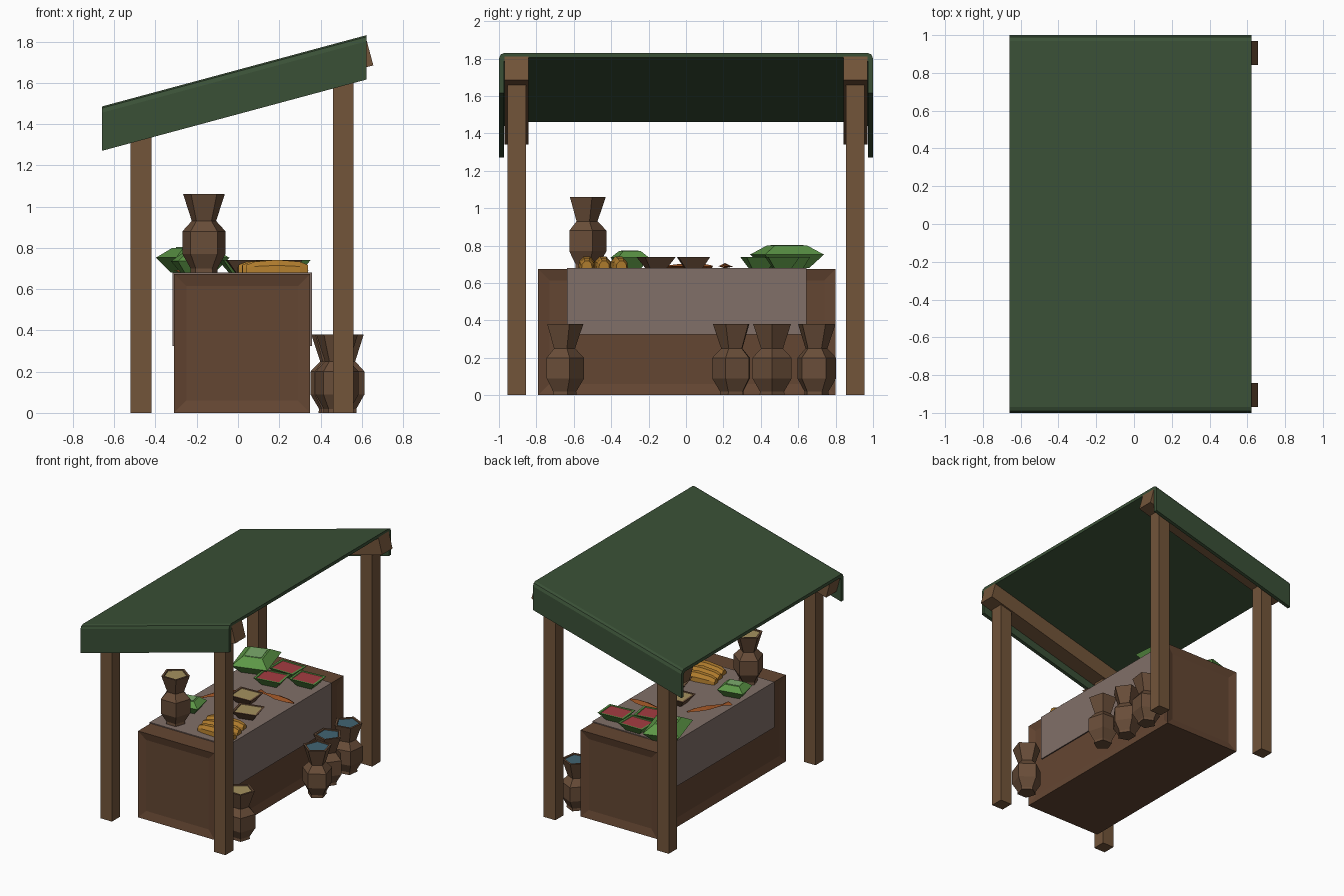
import bpy, bmesh
from math import pi, cos, sin, atan2, hypot
from mathutils import Matrix, Vector

if "Cube" in bpy.data.objects:
    bpy.data.objects.remove(bpy.data.objects["Cube"])

MATS = {}
COLS = {"canopy": (.042, .08, .037), "timber": (.17, .09, .042), "counter": (.127, .061, .032),
        "cloth": (.22, .16, .14), "clay": (.14, .074, .04), "water": (.053, .127, .17),
        "leaf": (.107, .305, .061), "leaf_light": (.2, .4, .15), "berry": (.376, .045, .053),
        "bread": (.43, .2, .026), "fish": (.305, .08, .017), "grain": (.376, .283, .114)}
for key, c in COLS.items():
    MATS[key] = bpy.data.materials.new(key)
    MATS[key].diffuse_color = (*c, 1)


def finish(name, bm, mat):
    bmesh.ops.recalc_face_normals(bm, faces=bm.faces)
    me = bpy.data.meshes.new(name)
    bm.to_mesh(me)
    bm.free()
    ob = bpy.data.objects.new(name, me)
    me.materials.append(MATS[mat])
    bpy.context.collection.objects.link(ob)
    return ob


def loft(name, rings, mat, M=Matrix()):
    """Skin equal-length point rings and cap both ends."""
    bm = bmesh.new()
    vs = [[bm.verts.new(M @ Vector(p)) for p in r] for r in rings]
    n = len(vs[0])
    for a, b in zip(vs, vs[1:]):
        for i in range(n):
            j = (i + 1) % n
            bm.faces.new((a[i], a[j], b[j], b[i]))
    bm.faces.new(vs[0])
    bm.faces.new(vs[-1])
    return finish(name, bm, mat)


def box(name, lo, hi, mat):
    ring = lambda z: [(lo[0], lo[1], z), (hi[0], lo[1], z), (hi[0], hi[1], z), (lo[0], hi[1], z)]
    return loft(name, [ring(lo[2]), ring(hi[2])], mat)


def place(x, y, z, turn):
    return Matrix.Translation((x, y, z)) @ Matrix.Rotation(turn, 4, 'Z')


def poly(n, r, z):
    return [(r * cos(2 * pi * i / n), r * sin(2 * pi * i / n), z) for i in range(n)]


def rect(hx, hy, z):
    return [(-hx, -hy, z), (hx, -hy, z), (hx, hy, z), (-hx, hy, z)]


# canopy: U-shaped cloth with softened corners, sheared to the roof pitch
SLOPE = .345 / 1.28


def roof(x):
    return 1.485 + (x + .66) * SLOPE


half = [(1, -.215), (1, -.03), (.99, -.008), (.97, 0)]
inner = [(.95, -.025), (.965, -.032), (.972, -.045), (.972, -.215)]
section = half + [(-y, z) for y, z in half[::-1]] + [(-y, z) for y, z in inner[::-1]] + inner
loft("canopy", [[(x, y, z + roof(x)) for y, z in section] for x in (-.66, .622)], "canopy")

# sloping beams with square-cut ends, and posts
for s, side in ((-1, "front"), (1, "back")):
    prof = [(-.655, roof(-.655) - .02), (.622, roof(.622) - .02)]
    prof += [(x + .034, z - .126) for x, z in prof[::-1]]
    loft(side + "_beam", [[(x, s * y, z) for x, z in prof] for y in (.842, .97)], "timber")
    for x, end, top in ((-.47, "low", 1.42), (.51, "high", 1.67)):
        box(f"{side}_{end}_post", (x - .05, s * .905 - .05, 0), (x + .05, s * .905 + .05, top), "timber")

# counter with recessed side panels
bm = bmesh.new()
bmesh.ops.create_cube(bm, size=1, matrix=Matrix.Translation((.02, .005, .337)) @ Matrix.Diagonal((.66, 1.59, .674, 1)))
bm.normal_update()
sides = [f for f in bm.faces if abs(f.normal.z) < .5]
bmesh.ops.inset_individual(bm, faces=sides, thickness=.085, depth=-.015)
finish("counter", bm, "counter")

# table cloth draped over both long sides
drape = [(-.318, .325), (-.318, .681), (.358, .681), (.358, .325),
         (.349, .325), (.349, .673), (-.309, .673), (-.309, .325)]
loft("table_cloth", [[(x, y, z) for x, z in drape] for y in (-.635, .645)], "cloth")


# five-sided jars
def jar(i, x, y, z, turn, fill):
    prof = [(.07, 0), (.068, .02), (.11, .09), (.11, .2), (.062, .25), (.106, .38), (.088, .38), (.078, .355)]
    M = place(x, y, z, turn)
    loft(f"jar_{i}", [poly(5, r, h) for r, h in prof], "clay", M)
    loft(f"jar_fill_{i}", [poly(5, .074, .35), poly(5, .084, .374)], fill, M)


jars = [(.48, -.655, 0, .3, "grain"), (.51, .25, 0, .9, "water"), (.46, .46, 0, 0, "water"),
        (.46, .695, 0, .5, "water"), (-.165, -.535, .68, pi / 10, "grain")]
for i, j in enumerate(jars):
    jar(i, *j)


# open trays of produce
def tray(name, x, y, turn, hx, hy, mat, fill):
    M = place(x, y, .68, turn)
    loft(name, [rect(hx * .55, hy * .55, 0), rect(hx, hy, .06), rect(hx * .85, hy * .85, .06),
                rect(hx * .75, hy * .75, .045)], mat, M)
    loft(name + "_fill", [rect(hx * .74, hy * .74, .04), rect(hx * .82, hy * .82, .056)], fill, M)


for i, (x, y) in enumerate(((.02, .58), (.24, .515), (.02, .39))):
    tray(f"berry_tray_{i}", x, y, .08 * i, .105, .085, "leaf", "berry")
for i, (x, y) in enumerate(((.2, -.16), (.04, .04))):
    tray(f"grain_bowl_{i}", x, y, .25 - .2 * i, .095, .085, "clay", "grain")


# leafy heads: faceted blocks with a pale crown
def greens(name, x, y, turn, hx, hy, h):
    M = place(x, y, .68, turn)
    loft(name, [rect(hx * .6, hy * .6, 0), rect(hx, hy, h * .6), rect(hx * .55, hy * .55, h)], "leaf", M)
    loft(name + "_crown", [rect(hx * .45, hy * .45, h - .01), rect(hx * .45, hy * .45, h + .003)], "leaf_light", M)


greens("large_greens", -.22, .54, .3, .135, .165, .12)
greens("small_greens", -.21, -.3, .2, .1, .085, .092)

# loaves: arched, tapered lengthwise
for i, y in enumerate((-.53, -.445, -.36)):
    rings = []
    for x, s in ((-.15, .6), (-.11, .85), (0, 1), (.11, .85), (.15, .6)):
        rings.append([(x, -.046 * s, 0), (x, .046 * s, 0), (x, .042 * s, .035 * s),
                      (x, .018 * s, .062 * s), (x, -.018 * s, .062 * s), (x, -.042 * s, .035 * s)])
    loft(f"loaf_{i}", rings, "bread", place(.19 - .02 * i, y, .68, .05 * i))


# fish: flat diamond-section bodies with flared tails
def fish(i, x0, y0, x1, y1):
    L = hypot(x1 - x0, y1 - y0)
    rings = [[(L * t, -w, .008), (L * t, 0, 0), (L * t, w, .008), (L * t, 0, h)]
             for t, w, h in ((0, .008, .013), (.2, .03, .024), (.45, .036, .026), (.8, .01, .014), (1, .036, .013))]
    loft(f"fish_{i}", rings, "fish", place(x0, y0, .681, atan2(y1 - y0, x1 - x0)))


fish(0, .34, .2, .02, .22)
fish(1, -.11, .14, -.28, -.15)

for m in bpy.data.materials:
    if m.users and not m.is_grease_pencil:
        m.use_nodes = True
        m.node_tree.nodes["Principled BSDF"].inputs["Base Color"].default_value = m.diffuse_color
